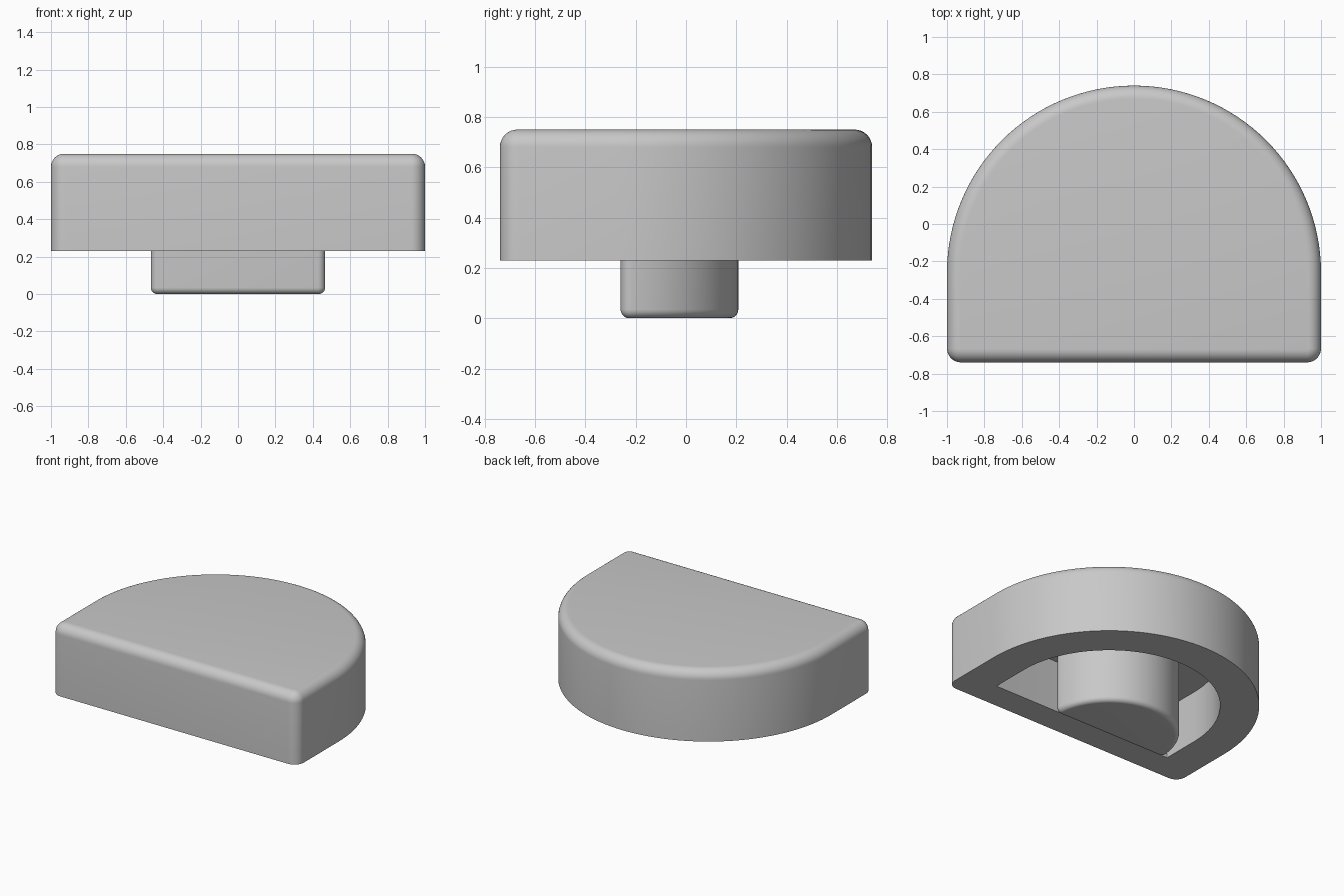
import bpy
import bmesh
from math import sin, cos, pi, atan2, sqrt

if "Cube" in bpy.data.objects:
    bpy.data.objects.remove(bpy.data.objects["Cube"], do_unlink=True)

grey = bpy.data.materials.new("light_grey")
colour = (0.58, 0.58, 0.58, 1)
grey.diffuse_color = colour
grey.use_nodes = True
grey.node_tree.nodes["Principled BSDF"].inputs["Base Color"].default_value = colour

CENTRE_Y = -0.26  # shared centre of all the round backs


def sweep(cx, cy, r, start, end, steps):
    return [(cx + r * cos(start + (end - start) * i / steps),
             cy + r * sin(start + (end - start) * i / steps)) for i in range(steps + 1)]


def d_outline(radius, front, corner, inset=0.0):
    """Flat front, round back, front corners rounded; moved inward by inset."""
    r, f, c = radius - inset, front + inset, corner - inset
    cy = f + c
    rise = max(0.0, cy - CENTRE_Y)
    cx = sqrt((r - c) ** 2 - rise ** 2)
    tilt = atan2(rise, cx)
    back = sweep(0, CENTRE_Y, r, tilt, pi - tilt, 64)
    left = sweep(-cx, cy, c, pi - tilt, 1.5 * pi, 8)
    right = sweep(cx, cy, c, -pi / 2, tilt, 8)
    return back + left + right


def d_block(name, radius, front, corner, layers):
    """Stack outlines given as (inset, z) and close both ends."""
    bm = bmesh.new()
    loops = [[bm.verts.new((x, y, z)) for x, y in d_outline(radius, front, corner, inset)]
             for inset, z in layers]
    for low, high in zip(loops, loops[1:]):
        for i in range(len(low)):
            j = (i + 1) % len(low)
            bm.faces.new((low[i], low[j], high[j], high[i]))
    bm.faces.new(loops[0][::-1])
    bm.faces.new(loops[-1])
    bmesh.ops.remove_doubles(bm, verts=bm.verts, dist=0.00001)
    bmesh.ops.recalc_face_normals(bm, faces=bm.faces)
    mesh = bpy.data.meshes.new(name)
    bm.to_mesh(mesh)
    bm.free()
    mesh.materials.append(grey)
    obj = bpy.data.objects.new(name, mesh)
    bpy.context.collection.objects.link(obj)
    return obj


def fillet(radius, z, direction):
    """Layers of a rounded rim: direction 1 rises to z, -1 descends to z."""
    steps = 8
    return [(radius * (1 - cos(i * pi / 2 / steps)),
             z - direction * radius * (1 - sin(i * pi / 2 / steps)))
            for i in range(steps + 1)]


def select_only(obj):
    bpy.ops.object.select_all(action="DESELECT")
    obj.select_set(True)
    bpy.context.view_layer.objects.active = obj


# Shell with a rounded top rim
shell = d_block("shell", 1.0, -0.74, 0.075, [(0, 0.23)] + fillet(0.07, 0.75, 1))

# Hollow underside
cutter = d_block("cavity_cutter", 0.74, -0.54, 0.003, [(0, 0.1), (0, 0.61)])
cutter.hide_render = True
cut = shell.modifiers.new("cavity", "BOOLEAN")
cut.operation = "DIFFERENCE"
cut.solver = "EXACT"
cut.object = cutter
select_only(shell)
bpy.ops.object.modifier_apply(modifier=cut.name)
bpy.data.objects.remove(cutter, do_unlink=True)

# Post hanging from the cavity ceiling, with a rounded lower rim
post = d_block("post", 0.468, -0.26, 0.04, fillet(0.035, 0.0, -1)[::-1] + [(0, 0.62)])

for part in (shell, post):
    select_only(part)
    bpy.ops.object.shade_smooth_by_angle(angle=0.6)
